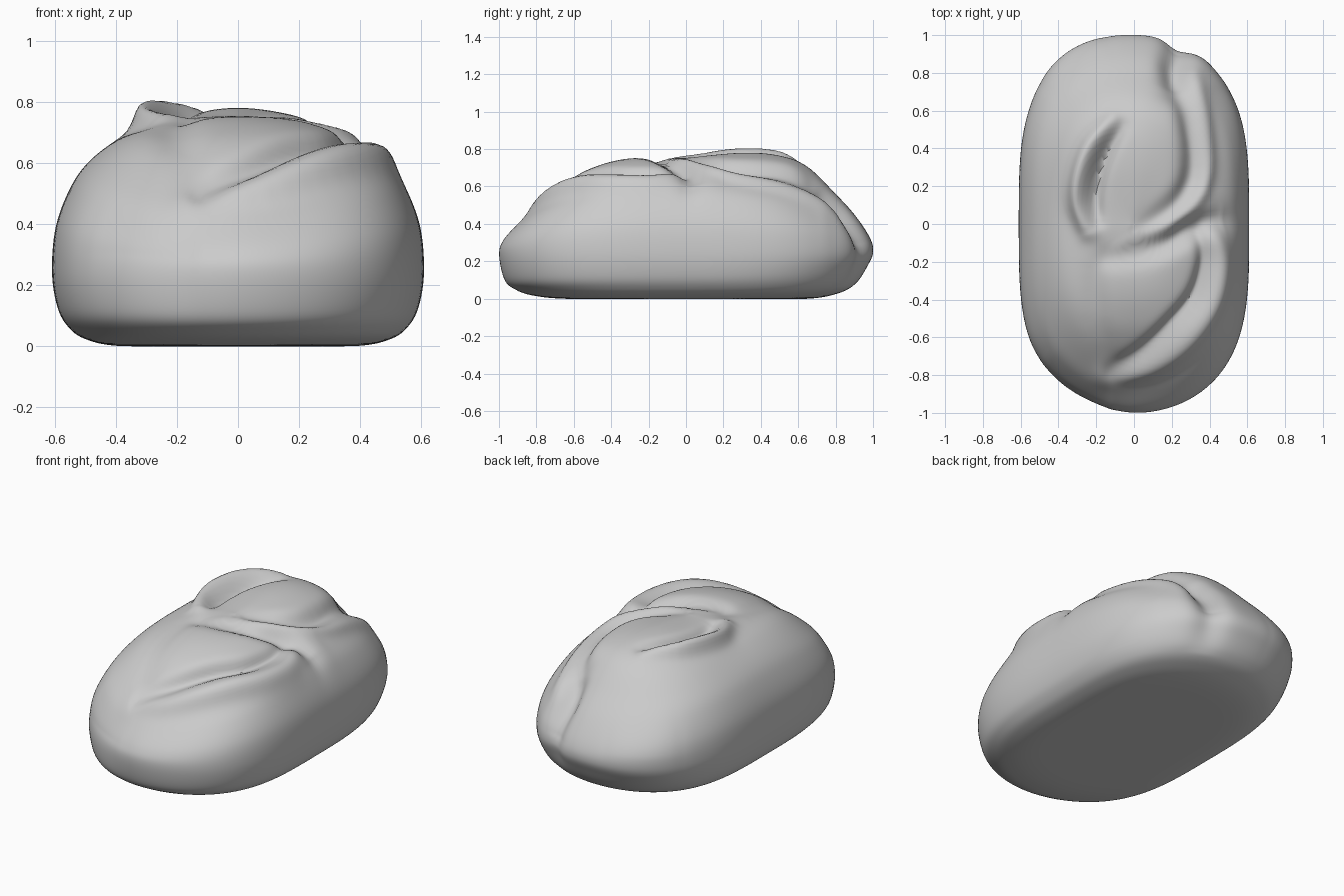
import bpy, bmesh, math
from mathutils import Vector
from mathutils.geometry import interpolate_bezier

if "Cube" in bpy.data.objects:
    bpy.data.objects.remove(bpy.data.objects["Cube"])

HALF_W, HALF_L = 0.61, 1.0
SPOKES, STEPS = 190, 8


def smooth_path(points, steps):
    """Run a smooth curve through the points."""
    pts = [Vector(p) for p in points]
    path = []
    for i in range(len(pts) - 1):
        a, b = pts[i], pts[i + 1]
        before, after = pts[max(i - 1, 0)], pts[min(i + 2, len(pts) - 1)]
        path += interpolate_bezier(a, a + (b - before) / 6, b - (after - a) / 6, b, steps + 1)[:-1]
    return path + [pts[-1]]


def distance(p, path):
    """Distance from p to a path, and how far along it the nearest spot is."""
    best, along = 9.0, 0.0
    for i in range(len(path) - 1):
        a, d = path[i], path[i + 1] - path[i]
        t = min(max((p - a).dot(d) / d.length_squared, 0), 1)
        gap = (p - a - d * t).length
        if gap < best:
            best, along = gap, (i + t) / (len(path) - 1)
    return best, along


def outline(ang):
    """Rim of the loaf: straight long sides and rounded ends."""
    c, s = abs(math.cos(ang)), abs(math.sin(ang))
    low, high = 0.9, 1.5
    for _ in range(25):
        r = (low + high) / 2
        if (r * c) ** 2 + (r * s) ** 3.5 < 1:
            low = r
        else:
            high = r
    return HALF_W * low * math.cos(ang), HALF_L * low * math.sin(ang)


# Loaf sections from the foot to the crown, one for each direction
foot = [(0.3, 0), (0.65, 0), (0.82, 0.022), (0.91, 0.06), (0.97, 0.125)]
lift = {"front": 0.8, "back": 1.4, "side": 1}
reach = [1, 0.98, 0.9, 0.8, 0.65, 0.5, 0.3, 0.02]
rise = {
    "front": [0.23, 0.31, 0.4, 0.485, 0.615, 0.7, 0.75, 0.75],
    "back": [0.25, 0.33, 0.45, 0.56, 0.705, 0.765, 0.78, 0.755],
    "side": [0.24, 0.39, 0.52, 0.605, 0.675, 0.71, 0.745, 0.755],
}
section = {}
for key, heights in rise.items():
    pts = [(s, z * lift[key]) for s, z in foot] + list(zip(reach, heights))
    section[key] = smooth_path([(s, z, 0) for s, z in pts], STEPS)

# Loaf body
bm = bmesh.new()
rings = []
rim = [math.tau * j / SPOKES for j in range(SPOKES)]
for k in range(len(section["side"])):
    ring = []
    for ang in rim:
        x, y = outline(ang)
        end = section["back" if y > 0 else "front"][k]
        p = section["side"][k].lerp(end, math.sin(ang) ** 2)
        ring.append(bm.verts.new((x * p.x, y * p.x, p.y)))
    rings.append(ring)
for low, high in zip(rings, rings[1:]):
    for j in range(SPOKES):
        n = (j + 1) % SPOKES
        bm.faces.new((low[j], low[n], high[n], high[j]))
bm.faces.new(rings[0][::-1])
bm.faces.new(rings[-1])
bm.normal_update()

# Crust folds: path seen from above, height of the fold, width
folds = [
    # front flap lip and the crease behind it
    ([(-0.14, -0.8), (0.08, -0.76), (0.27, -0.63), (0.41, -0.43), (0.455, -0.22), (0.43, -0.07)], 0.055, 0.06),
    ([(-0.12, -0.78), (0.05, -0.68), (0.2, -0.54), (0.33, -0.38), (0.38, -0.2), (0.36, -0.06)], -0.065, 0.045),
    # back flap lip curling across the middle, with creases on both sides
    ([(0.32, 0.8), (0.39, 0.55), (0.4, 0.28), (0.31, 0.1), (0.15, -0.02), (-0.1, -0.14)], 0.025, 0.04),
    ([(0.2, 0.84), (0.29, 0.6), (0.32, 0.3), (0.25, 0.13), (0.08, 0.0)], -0.05, 0.06),
    ([(-0.12, -0.17), (0.15, -0.11), (0.3, -0.03), (0.4, 0.01), (0.48, 0.02)], -0.06, 0.06),
    # low shoulder outside the back flap
    ([(0.42, 0.75), (0.43, 0.45), (0.42, 0.15)], -0.03, 0.1),
    # left flap lip and its crease
    ([(-0.24, -0.04), (-0.29, 0.1), (-0.28, 0.25), (-0.22, 0.42), (-0.11, 0.54)], 0.08, 0.05),
    ([(-0.2, 0.02), (-0.21, 0.15), (-0.19, 0.28), (-0.14, 0.4), (-0.07, 0.52)], -0.06, 0.04),
    # dent down the back end, and the fuller corner beside it
    ([(0.21, 0.72), (0.23, 0.88), (0.25, 1.04)], -0.06, 0.08),
    ([(-0.15, 1.0), (-0.35, 0.92), (-0.5, 0.75)], 0.02, 0.1),
    # soft hollow on the left of the front mound, and a flattened front corner
    ([(-0.12, -0.78), (-0.2, -0.5), (-0.2, -0.25), (-0.12, -0.1)], -0.02, 0.07),
    ([(-0.12, -0.97), (-0.3, -0.93), (-0.5, -0.75)], -0.03, 0.1),
]
paths = [(smooth_path([(x, y, 0) for x, y in pts], 4), h, w) for pts, h, w in folds]
for v in bm.verts:
    if v.co.z < 0.06:
        continue
    flat = Vector((v.co.x, v.co.y, 0))
    fade = min((v.co.z - 0.06) / 0.25, 1)
    push = 0
    for path, height, width in paths:
        gap, along = distance(flat, path)
        taper = 0.35 + 0.65 * math.sin(math.pi * along)
        push += height * taper * math.exp(-(gap / width) ** 2)
    v.co += v.normal * push * fade

mesh = bpy.data.meshes.new("bread_loaf")
bm.to_mesh(mesh)
bm.free()
loaf = bpy.data.objects.new("bread_loaf", mesh)
bpy.context.collection.objects.link(loaf)

# Plain grey crust
crust = bpy.data.materials.new("plain_grey")
crust.use_nodes = True
colour = (0.6, 0.6, 0.6, 1)
crust.diffuse_color = colour
crust.node_tree.nodes["Principled BSDF"].inputs["Base Color"].default_value = colour
mesh.materials.append(crust)

bpy.ops.object.select_all(action="DESELECT")
loaf.select_set(True)
bpy.context.view_layer.objects.active = loaf
bpy.ops.object.shade_smooth_by_angle(angle=math.radians(50))
